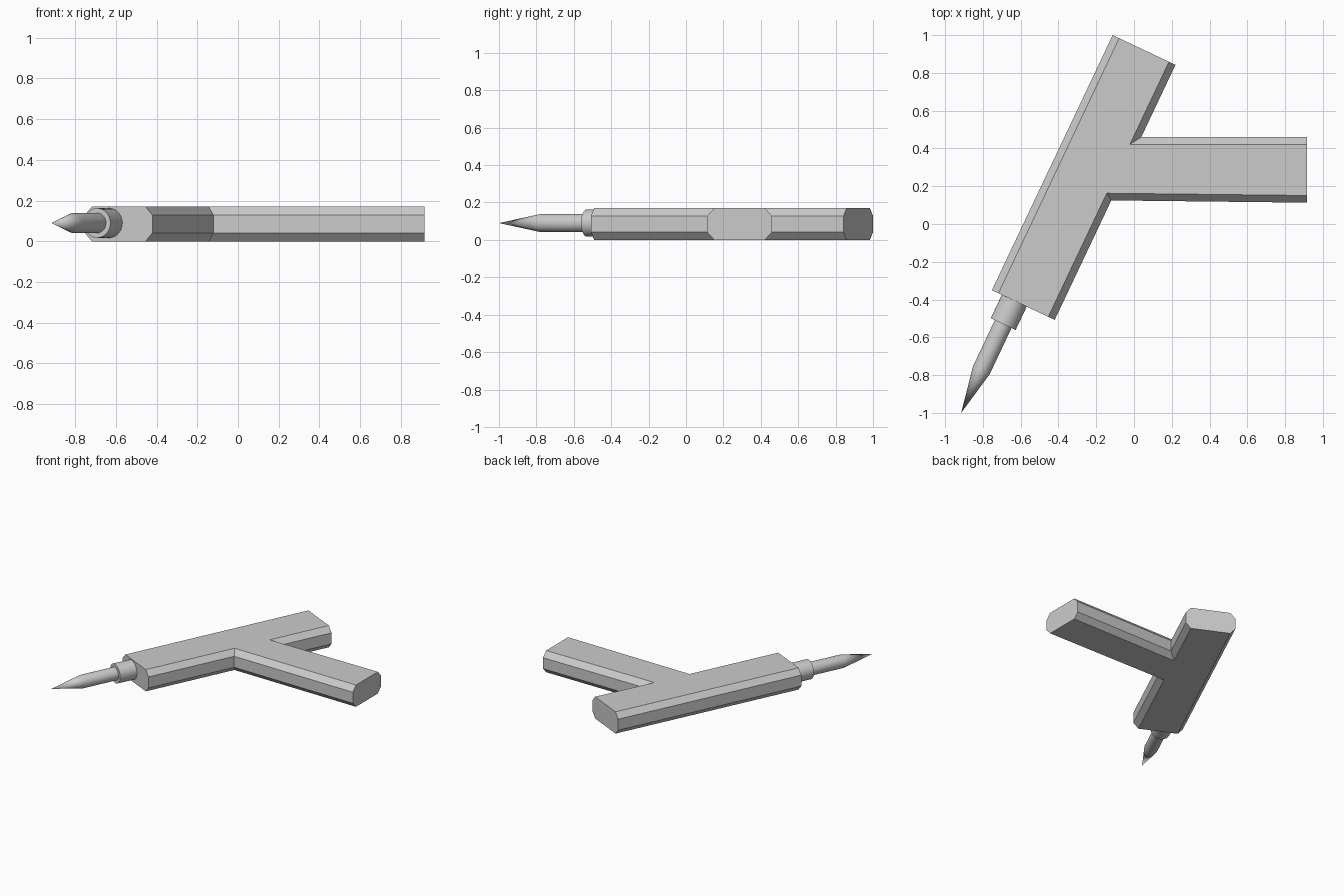
import bpy, bmesh, math
from mathutils import Vector, Matrix

if "Cube" in bpy.data.objects:
    bpy.data.objects.remove(bpy.data.objects["Cube"])

D = Vector((0.428, 0.904)).normalized()   # long axis of the body
P = Vector((D.y, -D.x))                   # across the body
REAR = Vector((-0.113, 1.0))              # outer rear corner
LENGTH, WIDTH, H, CH = 1.494, 0.368, 0.17, 0.042


def finish(bm, name):
    bmesh.ops.recalc_face_normals(bm, faces=bm.faces)
    mesh = bpy.data.meshes.new(name)
    bm.to_mesh(mesh)
    bm.free()
    obj = bpy.data.objects.new(name, mesh)
    bpy.context.collection.objects.link(obj)
    return obj


def outline(i):
    """T-shaped plan, long sides inset by i, ends kept flush."""
    r0 = REAR + P * (WIDTH - i)

    def side(y):
        return r0 + D * ((y - r0.y) / D.y)
    left = REAR + P * i
    return [left, left - D * LENGTH, r0 - D * LENGTH,
            side(0.125 + i), Vector((0.915, 0.113 + i)),
            Vector((0.915, 0.46 - i)), side(0.46 - i), r0]


# body and branch: one chamfered T section, stacked in four rings
bm = bmesh.new()
rings = [[bm.verts.new((p.x, p.y, z)) for p in outline(i)]
         for z, i in ((0, 0.038), (CH, 0), (H - CH, 0), (H, 0.038))]
for a, b in zip(rings, rings[1:]):
    for k in range(8):
        n = (k + 1) % 8
        bm.faces.new((a[k], a[n], b[n], b[k]))
bm.faces.new(rings[0])
bm.faces.new(rings[-1])
finish(bm, "body_with_branch")

# collar and pointed rod: lathed profile (radius, distance from the tip)
profile = [(0, 0), (0.049, 0.25), (0.049, 0.52), (0.073, 0.52), (0.073, 0.68), (0, 0.68)]
bm = bmesh.new()
vs = [bm.verts.new((r, 0, z)) for r, z in profile]
edges = [bm.edges.new(e) for e in zip(vs, vs[1:])]
bmesh.ops.spin(bm, geom=vs + edges, axis=(0, 0, 1), cent=(0, 0, 0),
               angle=math.tau, steps=32)
bmesh.ops.remove_doubles(bm, verts=bm.verts, dist=1e-4)
rot = Vector((D.x, D.y, 0)).to_track_quat('Z', 'Y').to_matrix().to_4x4()
bm.transform(Matrix.Translation((-0.915, -1.0, 0.09)) @ rot)
tip = finish(bm, "pointed_tip")
tip.select_set(True)
bpy.context.view_layer.objects.active = tip
bpy.ops.object.shade_smooth_by_angle(angle=math.radians(30))
